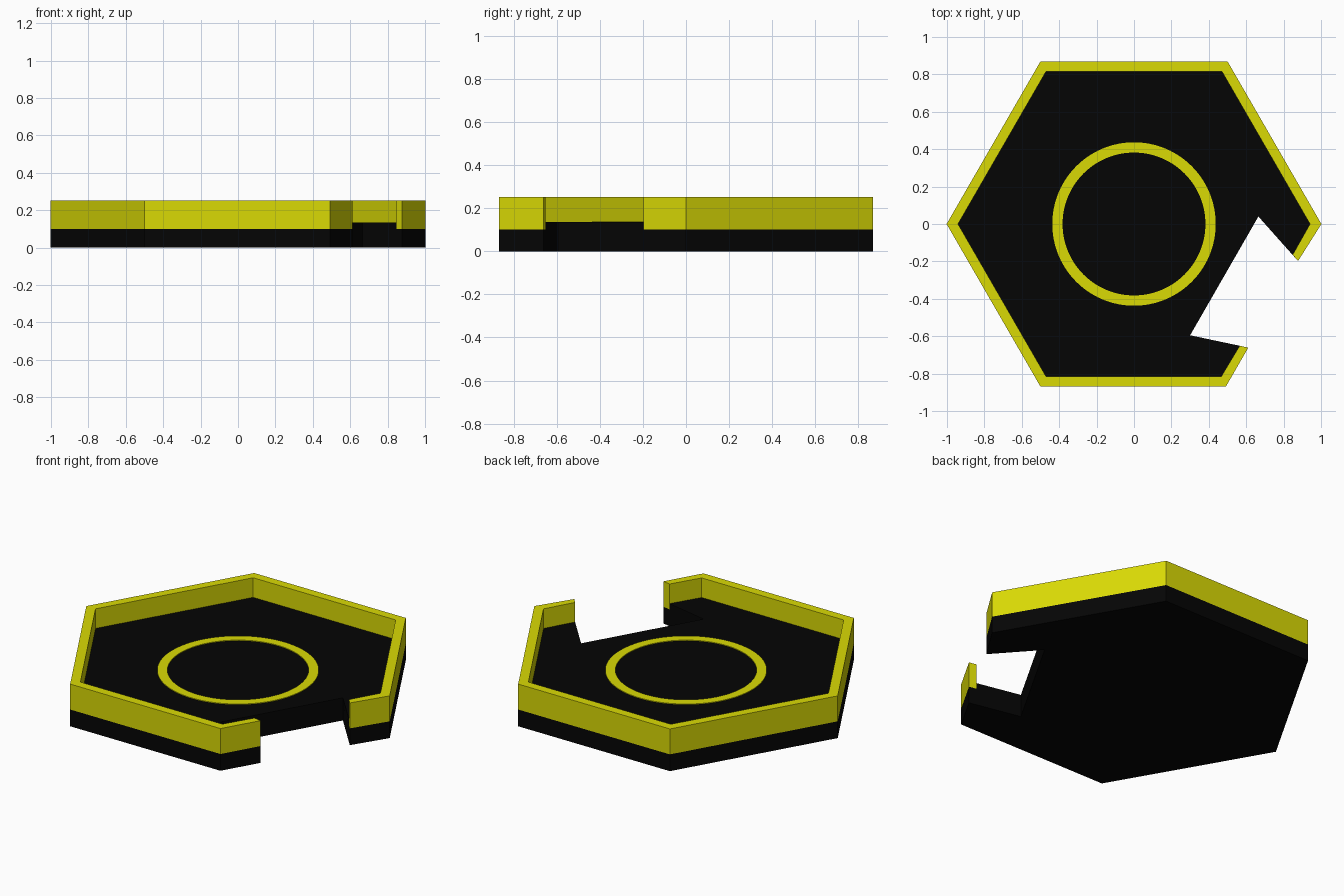
import bpy, bmesh, math

if "Cube" in bpy.data.objects:
    bpy.data.objects.remove(bpy.data.objects["Cube"])


def material(name, rgb):
    m = bpy.data.materials.new(name)
    m.diffuse_color = (*rgb, 1)
    m.use_nodes = True
    m.node_tree.nodes["Principled BSDF"].inputs["Base Color"].default_value = m.diffuse_color
    return m


BLACK = material("matte black", (0.0015, 0.0015, 0.0015))
YELLOW = material("bright yellow", (0.70, 0.70, 0.0015))


def finish(name, bm, mat):
    mesh = bpy.data.meshes.new(name)
    bm.to_mesh(mesh)
    bm.free()
    mesh.materials.append(mat)
    ob = bpy.data.objects.new(name, mesh)
    bpy.context.collection.objects.link(ob)
    return ob


def prism(name, outline, z0, z1, mat, bottom=True):
    """Extrude a counter-clockwise outline from z0 to z1."""
    bm = bmesh.new()
    low = [bm.verts.new((x, y, z0)) for x, y in outline]
    high = [bm.verts.new((x, y, z1)) for x, y in outline]
    n = len(outline)
    for i in range(n):
        j = (i + 1) % n
        bm.faces.new((low[i], low[j], high[j], high[i]))
    caps = [bm.faces.new(high)]
    if bottom:
        caps.append(bm.faces.new(low[::-1]))
    bm.normal_update()
    bmesh.ops.triangulate(bm, faces=caps)
    return finish(name, bm, mat)


def band(name, outside, inside, z0, z1, mat, closed=False):
    """Sweep a rectangular section between two matching outlines."""
    bm = bmesh.new()
    rings = [[bm.verts.new(v) for v in ((*o, z0), (*o, z1), (*i, z1), (*i, z0))]
             for o, i in zip(outside, inside)]
    pairs = list(zip(rings, rings[1:]))
    if closed:
        pairs.append((rings[-1], rings[0]))
    else:
        bm.faces.new(rings[0])
        bm.faces.new(rings[-1][::-1])
    for a, b in pairs:
        for k in range(4):
            m = (k + 1) % 4
            bm.faces.new((a[k], b[k], b[m], a[m]))
    bmesh.ops.recalc_face_normals(bm, faces=bm.faces[:])
    return finish(name, bm, mat)


def circle(r, start, stop, steps):
    """Points on a circle, angles in degrees, last point left out."""
    angles = [math.radians(start + (stop - start) * i / steps) for i in range(steps)]
    return [(r * math.cos(a), r * math.sin(a)) for a in angles]


# Outlines, open at the notch in the right-front side
outer = [(0.877, -0.198)] + circle(1.002, 0, 300, 5) + [(0.492, -0.868), (0.611, -0.661)]
inner = [(0.848, -0.165)] + circle(0.941, 0, 300, 5) + [(0.467, -0.815), (0.565, -0.651)]
notch = [(0.30, -0.595), (0.665, 0.04)]

# Tray: base slab, raised floor and the broken wall
prism("base", outer + notch, 0, 0.10, BLACK)
prism("floor", inner + notch, 0.10, 0.135, BLACK, bottom=False)
band("wall", outer, inner, 0.10, 0.252, YELLOW)

# Painted circle on the floor
band("floor_ring", circle(0.437, 0, 360, 96), circle(0.382, 0, 360, 96),
     0.134, 0.139, YELLOW, closed=True)
